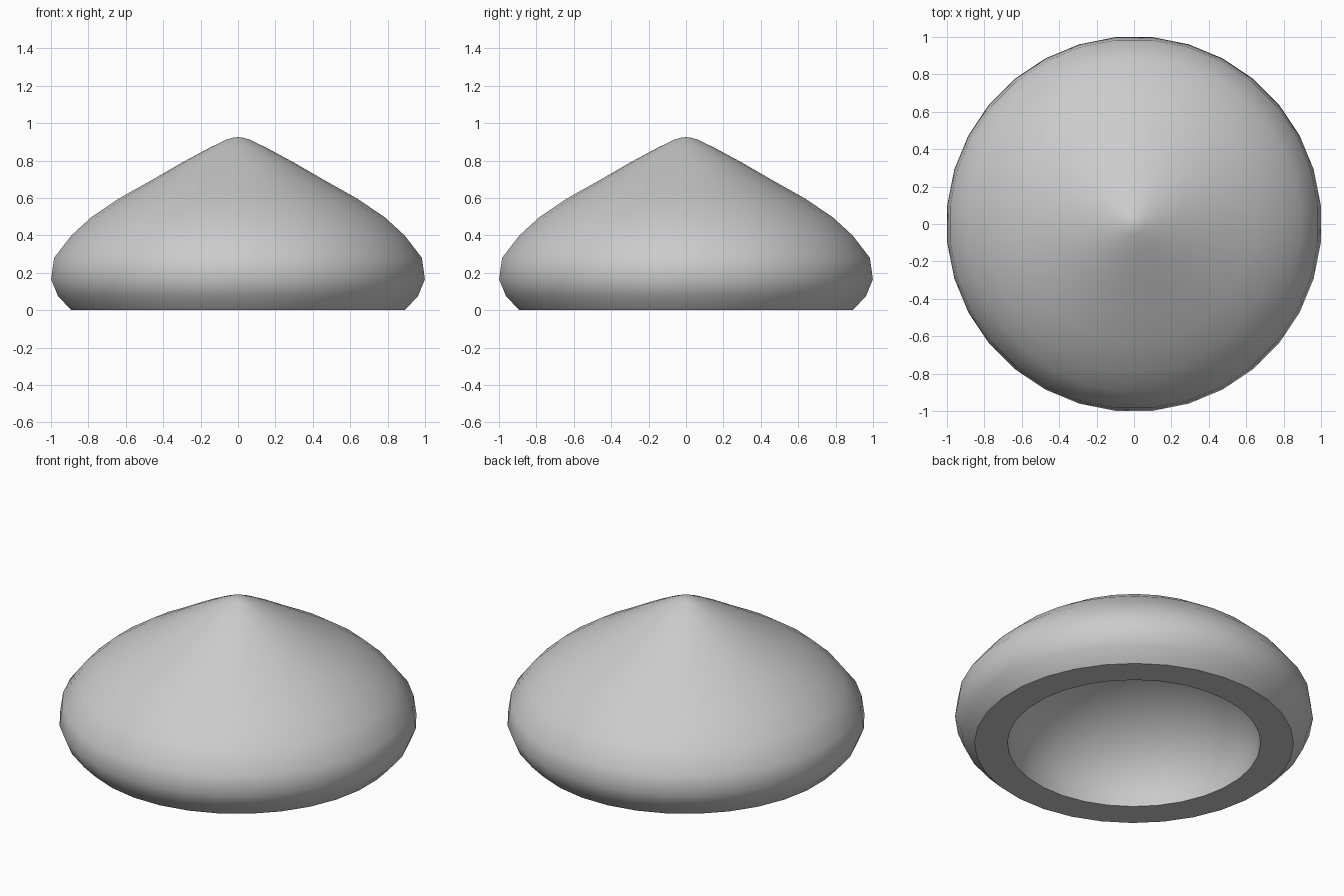
import bpy, bmesh, math

if "Cube" in bpy.data.objects:
    bpy.data.objects.remove(bpy.data.objects["Cube"])

SEGMENTS = 32

# outer wall, from the bottom edge up to the rounded tip (radius, height)
outer = [(0.895, 0), (0.967, 0.075), (1.004, 0.165), (0.988, 0.28), (0.895, 0.4),
         (0.785, 0.5), (0.635, 0.6), (0.47, 0.692), (0.3, 0.79),
         (0.15, 0.87), (0.06, 0.913), (0.025, 0.923), (0, 0.925)]

# domed hollow, from its crown down to the inner edge
RIM, DEPTH, STEPS = 0.71, 0.52, 10
inner = [(RIM * math.sin(math.pi / 2 * i / STEPS), DEPTH * math.cos(math.pi / 2 * i / STEPS))
         for i in range(STEPS + 1)]
inner[0] = (0, DEPTH)
inner[-1] = (RIM, 0)


def add_ring(bm, r, z):
    if r == 0:
        return [bm.verts.new((0, 0, z))] * SEGMENTS
    return [bm.verts.new((r * math.cos(a), r * math.sin(a), z))
            for a in (2 * math.pi * (i + 0.5) / SEGMENTS for i in range(SEGMENTS))]


# lathe the closed profile: flat bottom ring, outer wall, hollow
bm = bmesh.new()
outer_rings = [add_ring(bm, r, z) for r, z in outer]
inner_rings = [add_ring(bm, r, z) for r, z in inner]
pairs = list(zip(outer_rings, outer_rings[1:])) + list(zip(inner_rings, inner_rings[1:]))
pairs.append((inner_rings[-1], outer_rings[0]))
for a, b in pairs:
    for i in range(SEGMENTS):
        j = (i + 1) % SEGMENTS
        bm.faces.new(list(dict.fromkeys((a[i], a[j], b[j], b[i]))))
bmesh.ops.recalc_face_normals(bm, faces=bm.faces[:])

mesh = bpy.data.meshes.new("hollow_cone_shell")
bm.to_mesh(mesh)
bm.free()
shell = bpy.data.objects.new("hollow_cone_shell", mesh)
bpy.context.collection.objects.link(shell)

# smooth walls with crisp bottom edges
bpy.context.view_layer.objects.active = shell
shell.select_set(True)
bpy.ops.object.shade_smooth_by_angle(angle=math.radians(40))
